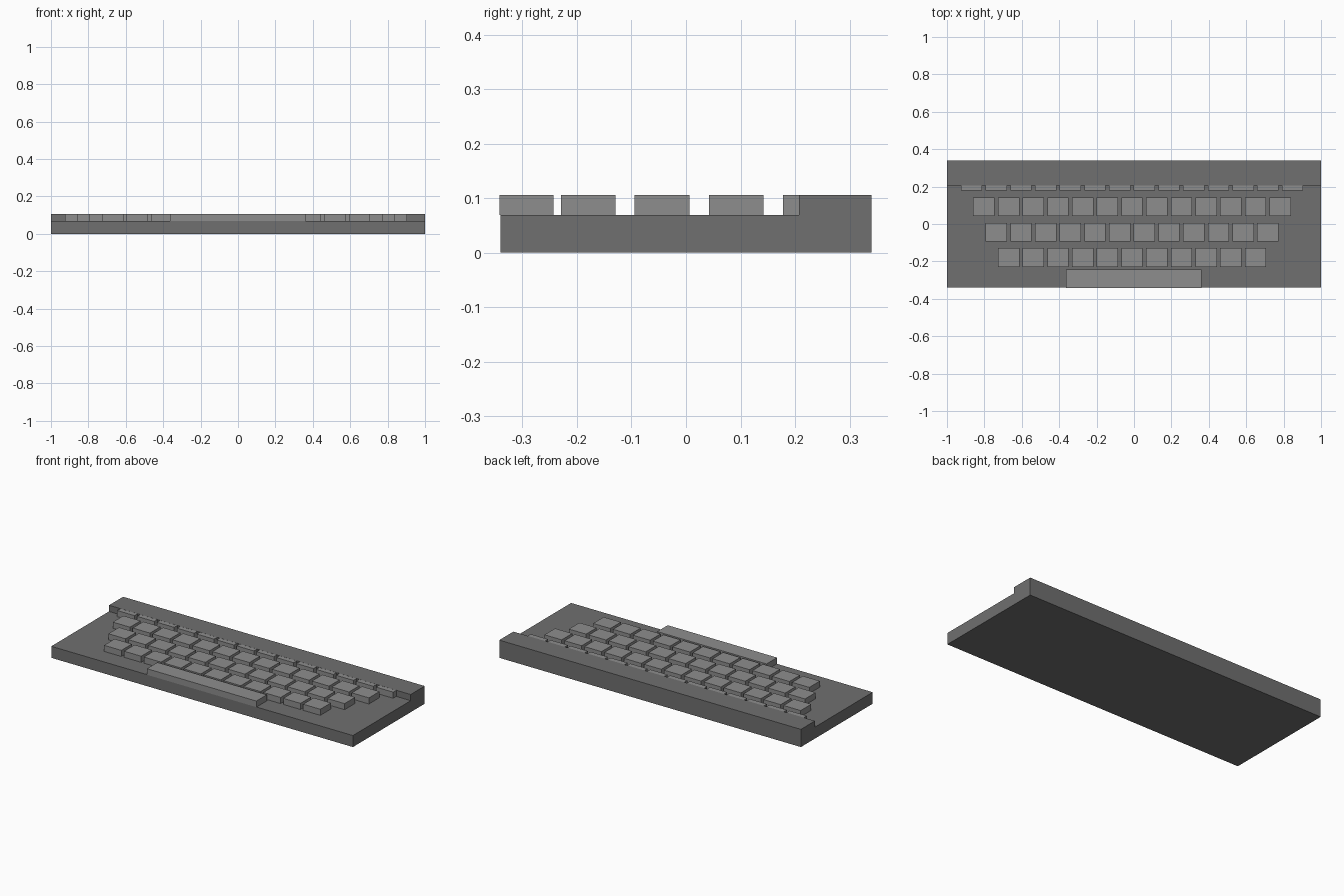
import bpy, bmesh
from mathutils import Matrix

if "Cube" in bpy.data.objects:
    bpy.data.objects.remove(bpy.data.objects["Cube"])


def material(name, value):
    mat = bpy.data.materials.new(name)
    mat.diffuse_color = (value, value, value, 1)
    mat.use_nodes = True
    mat.node_tree.nodes["Principled BSDF"].inputs["Base Color"].default_value = mat.diffuse_color
    return mat


def make_object(name, bm, mat):
    mesh = bpy.data.meshes.new(name)
    bm.to_mesh(mesh)
    bm.free()
    mesh.materials.append(mat)
    obj = bpy.data.objects.new(name, mesh)
    bpy.context.collection.objects.link(obj)
    return obj


def box(name, x, y, z, mat):
    """Box from (min, max) ranges on each axis."""
    bm = bmesh.new()
    bmesh.ops.create_cube(bm, size=1)
    size = [r[1] - r[0] for r in (x, y, z)]
    mid = [(r[0] + r[1]) / 2 for r in (x, y, z)]
    bmesh.ops.transform(bm, verts=bm.verts,
                        matrix=Matrix.Translation(mid) @ Matrix.Diagonal((*size, 1)))
    return make_object(name, bm, mat)


case_grey = material("case_grey", 0.16)
key_grey = material("key_grey", 0.27)

BASE_TOP, TOP = 0.069, 0.106
KEY_TOP = TOP - 0.0004      # keeps keys just under the rear ridge surface
KEY_W, KEY_D, PITCH = 0.114, 0.1, 0.132

# Case: L-shaped side profile extruded along x (slab with raised rear ridge)
profile = [(-0.34, 0), (0.34, 0), (0.34, TOP), (0.207, TOP),
           (0.207, BASE_TOP), (-0.34, BASE_TOP)]
bm = bmesh.new()
face = bm.faces.new([bm.verts.new((-1, y, z)) for y, z in profile])
side = bmesh.ops.extrude_face_region(bm, geom=[face])
bmesh.ops.translate(bm, vec=(2, 0, 0),
                    verts=[v for v in side["geom"] if isinstance(v, bmesh.types.BMVert)])
bmesh.ops.recalc_face_normals(bm, faces=bm.faces)
make_object("case", bm, case_grey)

# Four staggered rows of keys; the rear row tucks under the ridge
rows = [(14, 0.178), (13, 0.042), (12, -0.094), (11, -0.229)]
for r, (count, y) in enumerate(rows, 1):
    start = -0.0105 - (count - 1) * PITCH / 2
    for k in range(count):
        x = start + k * PITCH
        box(f"key_row{r}_{k + 1}", (x - KEY_W / 2, x + KEY_W / 2),
            (y, y + KEY_D), (BASE_TOP, KEY_TOP), key_grey)

# Space bar at the front edge
box("space_bar", (-0.364, 0.361), (-0.342, -0.243), (BASE_TOP, KEY_TOP), key_grey)
